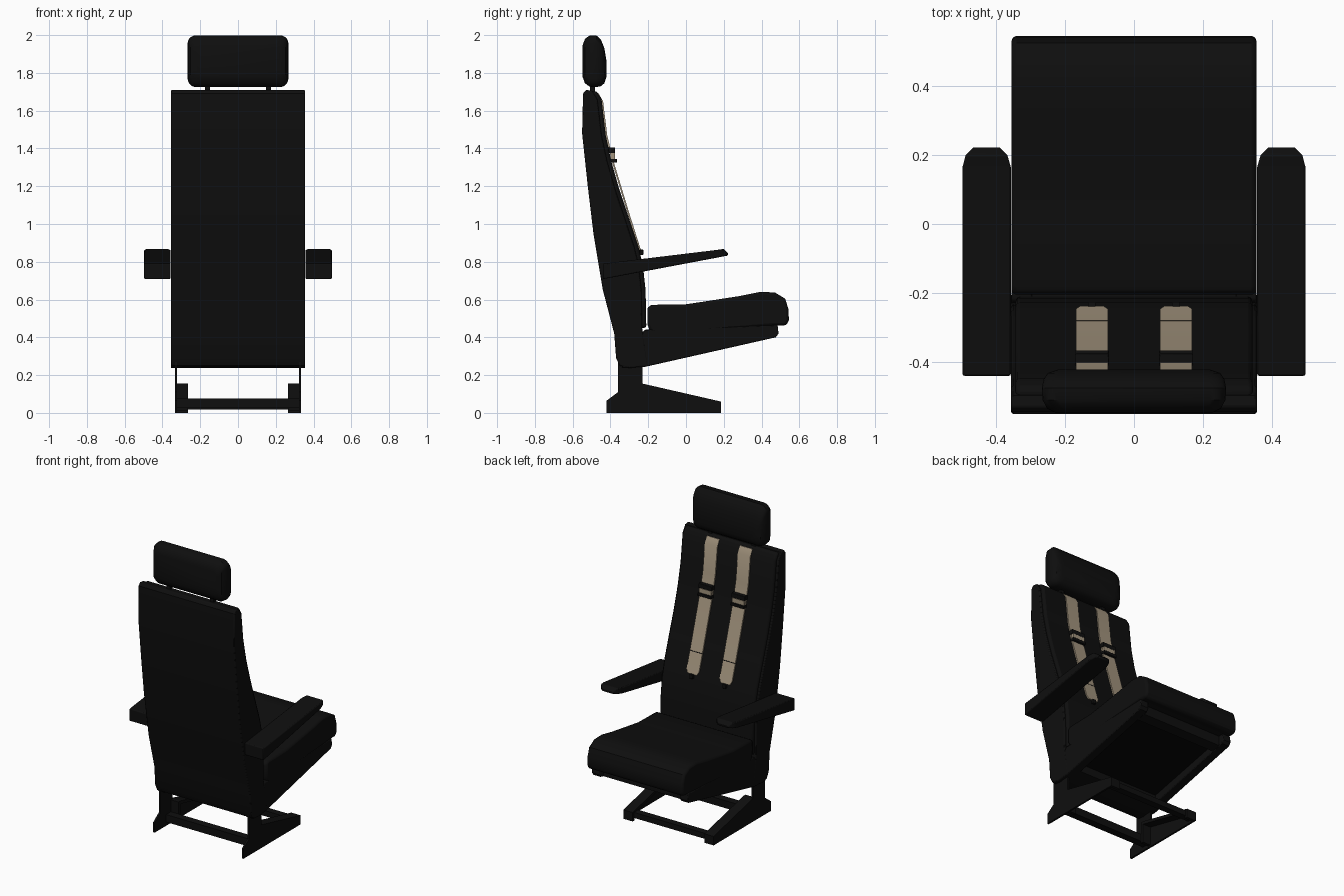
import bpy, bmesh, math

cube = bpy.data.objects.get("Cube")
if cube:
    bpy.data.objects.remove(cube, do_unlink=True)


def material(name, r, g, b):
    m = bpy.data.materials.new(name)
    m.use_nodes = True
    m.diffuse_color = (r, g, b, 1)
    m.node_tree.nodes["Principled BSDF"].inputs["Base Color"].default_value = (r, g, b, 1)
    return m


BLACK = material("black upholstery", 0.0045, 0.0045, 0.0045)
DARK = material("dark underside", 0.002, 0.002, 0.002)
BEIGE = material("beige webbing", 0.37, 0.30, 0.21)


def loft(name, rings, mat, bevel=0.0, segments=2):
    """Skin equal-length rings of points and cap both ends."""
    bm = bmesh.new()
    vs = [[bm.verts.new(p) for p in ring] for ring in rings]
    n = len(vs[0])
    for a, b in zip(vs, vs[1:]):
        for i in range(n):
            j = (i + 1) % n
            bm.faces.new((a[i], a[j], b[j], b[i]))
    bm.faces.new(vs[0])
    bm.faces.new(vs[-1])
    bmesh.ops.recalc_face_normals(bm, faces=bm.faces)
    me = bpy.data.meshes.new(name)
    bm.to_mesh(me)
    bm.free()
    me.materials.append(mat)
    ob = bpy.data.objects.new(name, me)
    bpy.context.collection.objects.link(ob)
    bpy.ops.object.select_all(action="DESELECT")
    ob.select_set(True)
    bpy.context.view_layer.objects.active = ob
    if bevel:
        mod = ob.modifiers.new("soft edges", "BEVEL")
        mod.width = bevel
        mod.segments = segments
        mod.limit_method = "ANGLE"
        mod.angle_limit = math.radians(50)
    bpy.ops.object.shade_smooth_by_angle(angle=math.radians(35))
    return ob


def prism(name, profile, x0, x1, mat, bevel=0.0):
    """Extrude a side profile of (y, z) points across x."""
    return loft(name, [[(x, y, z) for y, z in profile] for x in (x0, x1)], mat, bevel)


def box(name, x, y, z, mat, bevel=0.0):
    return prism(name, [(y[0], z[0]), (y[1], z[0]), (y[1], z[1]), (y[0], z[1])], x[0], x[1], mat, bevel)


def rounded_rect(y, hx, z0, z1, r):
    pts = []
    for cx, cz, start in ((hx - r, z1 - r, 0), (r - hx, z1 - r, 90),
                          (r - hx, z0 + r, 180), (hx - r, z0 + r, 270)):
        for k in range(6):
            a = math.radians(start + 18 * k)
            pts.append((cx + r * math.cos(a), y, cz + r * math.sin(a)))
    return pts


# Backrest: rigid shell, then the padding in front of it
front_line = [(-0.475, 1.705), (-0.447, 1.66), (-0.425, 1.47), (-0.395, 1.33), (-0.352, 1.18),
              (-0.305, 1.04), (-0.252, 0.88), (-0.228, 0.78), (-0.214, 0.65), (-0.21, 0.45)]
back_line = [(-0.30, 0.237), (-0.35, 0.25), (-0.37, 0.29), (-0.38, 0.42), (-0.44, 0.65), (-0.49, 0.95),
             (-0.52, 1.2), (-0.55, 1.48), (-0.545, 1.69), (-0.53, 1.71)]
shell_front = [(y - 0.022, z) for y, z in front_line]
prism("backrest_shell", shell_front + [(-0.2, 0.25)] + back_line, -0.356, 0.356, BLACK, 0.006)
prism("backrest_padding", front_line + [(y - 0.08, z) for y, z in reversed(front_line[1:])] + [(-0.51, 1.70)],
      -0.343, 0.343, BLACK, 0.012)

# Seat pan: side rails, cross rails and a recessed floor
rail = [(-0.34, 0.24), (-0.22, 0.243), (0.475, 0.40), (0.49, 0.42), (0.485, 0.465), (-0.22, 0.44)]
for side, s in (("left", 1), ("right", -1)):
    prism(side + "_seat_rail", rail, s * 0.295, s * 0.355, BLACK, 0.005)
prism("pan_front_rail", [(0.39, 0.382), (0.45, 0.396), (0.45, 0.46), (0.39, 0.46)], -0.3, 0.3, BLACK)
prism("pan_rear_rail", [(-0.32, 0.24), (-0.22, 0.243), (-0.15, 0.26), (-0.15, 0.43), (-0.32, 0.43)],
      -0.3, 0.3, BLACK)
prism("pan_floor", [(-0.16, 0.31), (0.4, 0.43), (0.4, 0.46), (-0.16, 0.43)], -0.3, 0.3, DARK)

# Seat cushion
prism("seat_cushion", [(-0.205, 0.56), (-0.18, 0.572), (0.0, 0.575), (0.1, 0.59), (0.28, 0.618), (0.39, 0.64),
                       (0.47, 0.638), (0.525, 0.605), (0.542, 0.55), (0.545, 0.49), (0.53, 0.462), (0.47, 0.463),
                       (0.2, 0.44), (-0.14, 0.415), (-0.19, 0.43), (-0.205, 0.47)],
      -0.355, 0.355, BLACK, 0.014)

# Headrest on two posts
stations = [(-0.548, 0.225, 1.78, 1.945), (-0.535, 0.252, 1.745, 1.98), (-0.51, 0.265, 1.727, 1.998),
            (-0.475, 0.267, 1.725, 1.999), (-0.45, 0.262, 1.73, 1.975), (-0.432, 0.25, 1.745, 1.93),
            (-0.422, 0.22, 1.775, 1.87)]
loft("headrest", [rounded_rect(y, hx, a, b, 0.045) for y, hx, a, b in stations], BLACK)

for side, s in (("left", 1), ("right", -1)):
    box(side + "_headrest_post", (s * 0.148, s * 0.174), (-0.508, -0.482), (1.68, 1.75), BLACK)

    # Armrest: tapering pad with a rounded tip
    arm = [(-0.44, 0.357, 0.497, 0.708, 0.79), (0.165, 0.357, 0.497, 0.822, 0.863),
           (0.2, 0.367, 0.488, 0.829, 0.868), (0.222, 0.39, 0.465, 0.833, 0.845)]
    loft(side + "_armrest", [[(s * a, y, z0), (s * b, y, z0), (s * b, y, z1), (s * a, y, z1)]
                             for y, a, b, z0, z1 in arm], BLACK, 0.008)

    # Leg: thin outer plate with a sloping flanged foot
    prism(side + "_leg_plate", [(-0.42, 0), (-0.42, 0.065), (-0.36, 0.11), (-0.36, 0.30), (-0.23, 0.30),
                                (-0.23, 0.155), (0.185, 0.06), (0.185, 0)], s * 0.322, s * 0.334, BLACK)
    prism(side + "_foot_flange", [(-0.23, 0.135), (-0.23, 0.155), (0.185, 0.06), (0.185, 0.0),
                                  (0.165, 0.0), (0.165, 0.045)], s * 0.265, s * 0.325, BLACK)
    box(side + "_foot_web", (s * 0.265, s * 0.325), (-0.25, -0.23), (0.01, 0.155), BLACK)

    # Harness strap with seam, adjuster bars and end tongue
    c = s * 0.122
    path = [(-0.462, 1.69, 0.046), (-0.439, 1.65, 0.046), (-0.417, 1.47, 0.046), (-0.386, 1.34, 0.046),
            (-0.295, 1.04, 0.046), (-0.246, 0.885, 0.046), (-0.238, 0.862, 0.034)]
    loft(side + "_strap", [[(c - w, y, z), (c + w, y, z), (c + w, y - 0.009, z), (c - w, y - 0.009, z)]
                           for y, z, w in path], BEIGE)
    box(side + "_strap_seam", (c - 0.046, c + 0.046), (-0.288, -0.279), (0.992, 0.996), BLACK)
    box(side + "_adjuster_lower_bar", (c - 0.049, c + 0.049), (-0.40, -0.366), (1.325, 1.345), BLACK, 0.003)
    box(side + "_adjuster_upper_bar", (c - 0.049, c + 0.049), (-0.41, -0.376), (1.375, 1.405), BLACK, 0.003)
    box(side + "_adjuster_loop", (c - 0.043, c + 0.043), (-0.40, -0.375), (1.345, 1.375), BEIGE)
    box(side + "_strap_tongue", (c - 0.012, c + 0.012), (-0.245, -0.226), (0.835, 0.864), BLACK, 0.003)

# Cross bars joining the legs
box("rear_cross_bar", (-0.325, 0.325), (-0.30, -0.25), (0.025, 0.075), BLACK)
box("front_cross_bar", (-0.325, 0.325), (0.125, 0.17), (0.018, 0.055), BLACK)
